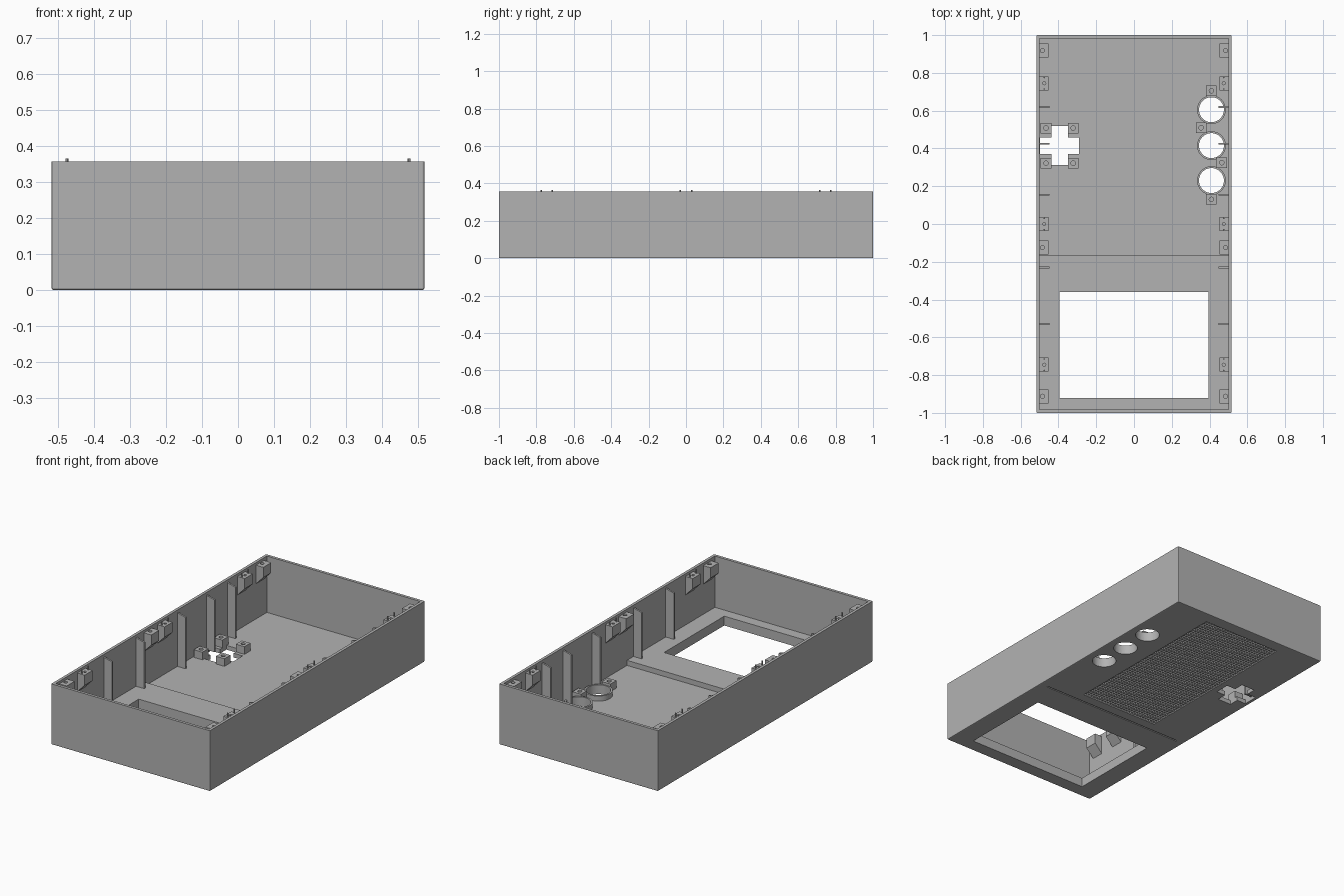
import bpy, bmesh, math
from mathutils import Matrix, Vector

if "Cube" in bpy.data.objects:
    bpy.data.objects.remove(bpy.data.objects["Cube"], do_unlink=True)

grey = bpy.data.materials.new("plastic grey")
grey.use_nodes = True
colour = (0.45, 0.45, 0.45, 1)
grey.diffuse_color = colour
grey.node_tree.nodes["Principled BSDF"].inputs["Base Color"].default_value = colour

W, L, H = 0.517, 1.0, 0.357      # half width, half length, height
IN_X, IN_Y = 0.5, 0.983          # inner wall faces
FLOOR, SLAB, STEP = 0.025, 0.055, -0.165
RIM = 0.342                      # top of tabs and ribs


def box(bm, lo, hi):
    lo, hi = Vector(lo), Vector(hi)
    mat = Matrix.Translation((lo + hi) / 2) @ Matrix.Diagonal((*(hi - lo), 1))
    return bmesh.ops.create_cube(bm, size=1, matrix=mat)["verts"]


def cylinder(bm, x, y, r, z0, z1, sides=48):
    mat = Matrix.Translation((x, y, (z0 + z1) / 2))
    bmesh.ops.create_cone(bm, cap_ends=True, segments=sides, radius1=r, radius2=r,
                          depth=z1 - z0, matrix=mat)


def extrude_profile(bm, points, y0, y1):
    """Extrude an (x, z) outline along y."""
    face = bm.faces.new([bm.verts.new((x, y0, z)) for x, z in points])
    new = bmesh.ops.extrude_face_region(bm, geom=[face])["geom"]
    moved = [v for v in new if isinstance(v, bmesh.types.BMVert)]
    bmesh.ops.translate(bm, verts=moved, vec=(0, y1 - y0, 0))


def finish(bm, name, fix=True):
    if fix:
        bmesh.ops.recalc_face_normals(bm, faces=bm.faces)
    mesh = bpy.data.meshes.new(name)
    bm.to_mesh(mesh)
    bm.free()
    obj = bpy.data.objects.new(name, mesh)
    obj.data.materials.append(grey)
    bpy.context.collection.objects.link(obj)
    return obj


def cut(obj, bm):
    """Subtract a cutter mesh, then throw it away."""
    cutter = finish(bm, "cutter")
    cutter.hide_render = True
    mod = obj.modifiers.new("cut", "BOOLEAN")
    mod.operation, mod.solver, mod.object = "DIFFERENCE", "EXACT", cutter
    bpy.context.view_layer.objects.active = obj
    bpy.ops.object.modifier_apply(modifier=mod.name)
    bpy.data.objects.remove(cutter, do_unlink=True)


def cut_box(obj, lo, hi):
    bm = bmesh.new()
    box(bm, lo, hi)
    cut(obj, bm)


# Outer case with softened upright and bottom edges
bm = bmesh.new()
box(bm, (-W, -L, 0), (W, L, H))
edges = [e for e in bm.edges if min(v.co.z for v in e.verts) < 0.01]
bmesh.ops.bevel(bm, geom=edges, offset=0.005, segments=2, profile=0.5, affect="EDGES")
case = finish(bm, "case")

# Hollow inside: thin floor at the back, thicker slab at the front
cut_box(case, (-IN_X, -IN_Y, SLAB), (IN_X, IN_Y, 1))
cut_box(case, (-IN_X, STEP, FLOOR), (IN_X, IN_Y, 1))

# Screen window
cut_box(case, (-0.395, -0.92, -1), (0.395, -0.36, 0.2))

# Cross-shaped opening
CX, CY, ARM, HALF = -0.394, 0.415, 0.103, 0.044
for a, b in ((ARM, HALF), (HALF, ARM)):
    cut_box(case, (CX - a, CY - b, -1), (CX + a, CY + b, 0.1))

# Round openings
DIAL_X, DIALS = 0.41, (0.605, 0.415, 0.23)
bm = bmesh.new()
for y in DIALS:
    cylinder(bm, DIAL_X, y, 0.066, -1, 0.1)
cut(case, bm)

# Groove and grille recess in the underside
cut_box(case, (-0.47, -0.196, -1), (0.47, -0.188, 0.005))
GX, GY0, GY1 = 0.255, -0.13, 0.93
cut_box(case, (-GX, GY0, -1), (GX, GY1, 0.009))

# Grille of small dimples, facing down
bm = bmesh.new()
bmesh.ops.create_grid(bm, x_segments=26, y_segments=54, size=1)
bmesh.ops.scale(bm, vec=(GX, (GY1 - GY0) / 2, 1), verts=bm.verts)
bmesh.ops.translate(bm, vec=(0, (GY0 + GY1) / 2, 0), verts=bm.verts)
bmesh.ops.reverse_faces(bm, faces=bm.faces)
dimples = bm.faces[:]
bmesh.ops.inset_individual(bm, faces=dimples, thickness=0.004)
sunk = {v for f in dimples for v in f.verts}
bmesh.ops.translate(bm, verts=list(sunk), vec=(0, 0, 0.007))
finish(bm, "speaker_grille", fix=False)

# Collars round the round openings
bm = bmesh.new()
for y in DIALS:
    cylinder(bm, DIAL_X, y, 0.076, 0.02, SLAB)
collars = finish(bm, "dial_collars")
bm = bmesh.new()
for y in DIALS:
    cylinder(bm, DIAL_X, y, 0.066, -1, 1)
cut(collars, bm)

# Screw posts on the floor
posts = [(CX + sx * 0.072, CY + sy * 0.093) for sx in (-1, 1) for sy in (-1, 1)]
posts += [(DIAL_X, 0.705), (0.355, 0.51), (0.465, 0.325), (DIAL_X, 0.13)]
bm, holes = bmesh.new(), bmesh.new()
for x, y in posts:
    box(bm, (x - 0.028, y - 0.028, 0.02), (x + 0.028, y + 0.028, 0.07))
    cylinder(holes, x, y, 0.012, 0.035, 0.2, 16)
cut(finish(bm, "floor_posts"), holes)

# Wedge-bottomed tabs under the rim, with screw holes
SCREW_TABS = (0.918, -0.125, -0.912)
PEG_TABS = (0.745, 0.0, -0.745)
bm, holes, pegs = bmesh.new(), bmesh.new(), bmesh.new()
for side in (-1, 1):
    wall, tip = side * (IN_X + 0.005), side * 0.452
    outline = [(wall, RIM), (tip, RIM), (tip, RIM - 0.06), (wall, RIM - 0.115)]
    for y in SCREW_TABS + PEG_TABS:
        extrude_profile(bm, outline, y - 0.037, y + 0.037)
    for y in SCREW_TABS:
        cylinder(holes, side * 0.485, y, 0.011, RIM - 0.05, 1, 16)
    for y in PEG_TABS:
        cylinder(holes, side * 0.475, y, 0.008, RIM - 0.05, 1, 16)
        for dy in (-0.03, 0.03):
            cylinder(pegs, side * 0.475, y + dy, 0.004, RIM - 0.005, 0.365, 12)
cut(finish(bm, "rim_tabs"), holes)
finish(pegs, "locating_pegs")

# Upright stiffening ribs along both side walls
bm = bmesh.new()
for side in (-1, 1):
    wall, tip = side * (IN_X + 0.005), side * 0.447
    for y in (0.62, 0.425, 0.155, -0.23, -0.53):
        base = 0.02 if y > STEP else 0.05
        outline = [(wall, base), (tip, base), (tip, RIM - 0.015), (wall, RIM)]
        extrude_profile(bm, outline, y - 0.005, y + 0.005)
finish(bm, "wall_ribs")

# Smooth the rounded parts, keep edges crisp
bpy.ops.object.select_all(action="DESELECT")
for name in ("dial_collars", "locating_pegs"):
    obj = bpy.data.objects[name]
    obj.select_set(True)
    bpy.context.view_layer.objects.active = obj
bpy.ops.object.shade_smooth_by_angle(angle=math.radians(30))
